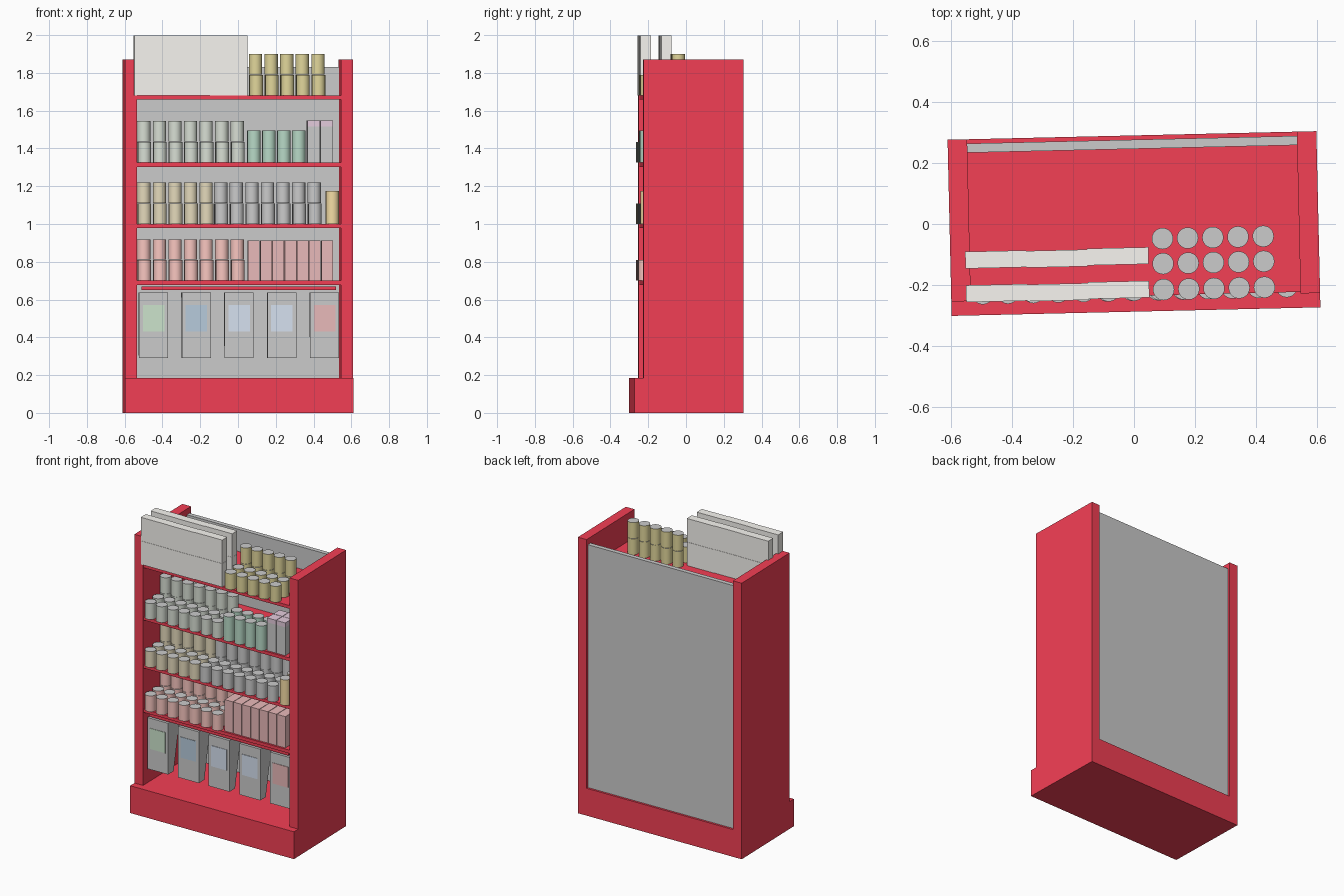
import bpy, bmesh, math
from mathutils import Matrix, Vector

if "Cube" in bpy.data.objects:
    bpy.data.objects.remove(bpy.data.objects["Cube"])

TURN = Matrix.Rotation(math.radians(1.33), 4, 'Z')   # whole stand is turned slightly


def material(name, rgb):
    m = bpy.data.materials.new(name)
    m.diffuse_color = (*rgb, 1)
    m.use_nodes = True
    m.node_tree.nodes["Principled BSDF"].inputs["Base Color"].default_value = m.diffuse_color
    return m


RED = material("red_paint", (0.90, 0.05, 0.09))
CREAM = material("cream_card", (0.94, 0.92, 0.88))
YELLOW = material("yellow", (0.76, 0.68, 0.33))
SAGE = material("sage", (0.69, 0.74, 0.66))
GREEN = material("green", (0.48, 0.70, 0.57))
TAN = material("tan", (0.78, 0.70, 0.50))
WHITE = material("white", (0.90, 0.89, 0.87))
ORANGE = material("orange", (0.92, 0.73, 0.38))
PINK = material("pink", (0.95, 0.57, 0.53))
ROSE = material("rose", (0.82, 0.49, 0.49))
LILAC = material("lilac", (0.78, 0.60, 0.72))
LEAF = material("leaf_label", (0.61, 0.78, 0.61))
BLUE = material("blue_label", (0.48, 0.60, 0.72))
SKY = material("sky_label", (0.68, 0.76, 0.88))
METAL = material("plain_grey", (0.8, 0.8, 0.8))


def finish(bm, name, *mats):
    me = bpy.data.meshes.new(name)
    bm.to_mesh(me)
    bm.free()
    for m in mats:
        if m:
            me.materials.append(m)
    ob = bpy.data.objects.new(name, me)
    ob.matrix_world = TURN
    bpy.context.collection.objects.link(ob)
    return ob


def add_box(bm, x, y, z):
    """Box from (min, max) ranges."""
    size = [r[1] - r[0] for r in (x, y, z)]
    mid = [(r[1] + r[0]) / 2 for r in (x, y, z)]
    mat = Matrix.Translation(mid) @ Matrix.Diagonal((*size, 1))
    return bmesh.ops.create_cube(bm, size=1, matrix=mat)["verts"]


def box(name, x, y, z, mat=None):
    bm = bmesh.new()
    add_box(bm, x, y, z)
    return finish(bm, name, mat)


def cans(name, mat, x0, count, z, height, rows, step=0.0825, r=0.035):
    """Rows of cans; rows = list of (y, stacked count). Caps are plain grey."""
    bm = bmesh.new()
    for i in range(count):
        for y, stack in rows:
            for k in range(stack):
                at = Vector((x0 + i * step, y, z + (k + 0.5) * height))
                bmesh.ops.create_cone(bm, cap_ends=True, segments=24, radius1=r, radius2=r,
                                      depth=height - 0.002, matrix=Matrix.Translation(at))
    for f in bm.faces:
        if len(f.verts) > 4:
            f.material_index = 1
            for e in f.edges:
                e.smooth = False
        else:
            f.smooth = True
    return finish(bm, name, mat, METAL)


# Carcass
box("plinth", (-0.604, 0.604), (-0.287, 0.29), (0, 0.185), RED)
for side, s in (("left", -1), ("right", 1)):
    box(side + "_side_panel", sorted((s * 0.54, s * 0.604)), (-0.24, 0.29), (0.185, 1.87), RED)
box("back_panel", (-0.54, 0.54), (0.246, 0.276), (0.185, 1.83))

# Shelves and hanging rail
LEVELS = (0.70, 1.00, 1.325, 1.68)
for i, z in enumerate(LEVELS):
    box(f"shelf_{i + 1}", (-0.54, 0.54), (-0.235, 0.246), (z - 0.022, z), RED)
box("hanging_rail", (-0.515, 0.515), (-0.215, -0.17), (0.65, 0.668), RED)

# Cans: two single rows with a double-stacked row behind
FULL = ((-0.217, 1), (-0.132, 1), (-0.05, 2))
FRONT = ((-0.217, 1), (-0.132, 1))
cans("pink_cans", PINK, -0.50, 7, LEVELS[0], 0.11, FULL)
cans("tan_cans", TAN, -0.50, 5, LEVELS[1], 0.11, FULL)
cans("white_cans", WHITE, -0.0925, 7, LEVELS[1], 0.11, FULL)
cans("orange_tall_cans", ORANGE, 0.495, 1, LEVELS[1], 0.175, FRONT)
cans("sage_cans", SAGE, -0.50, 7, LEVELS[2], 0.11, FULL)
cans("green_tall_cans", GREEN, 0.08, 4, LEVELS[2], 0.17, FRONT, step=0.079)
cans("yellow_cans", YELLOW, 0.092, 5, LEVELS[3], 0.11, FULL)

# Rose cartons
bm = bmesh.new()
for i in range(7):
    x = 0.049 + i * 0.0645
    add_box(bm, (x, x + 0.061), (-0.222, -0.10), (0.70, 0.912))
finish(bm, "rose_cartons", ROSE)

# Grey cartons with lilac tops
body, lid = bmesh.new(), bmesh.new()
for x in (0.362, 0.431):
    for y in (-0.222, -0.152):
        add_box(body, (x, x + 0.066), (y, y + 0.067), (1.325, 1.517))
        add_box(lid, (x, x + 0.066), (y, y + 0.067), (1.517, 1.547))
finish(body, "grey_cartons")
finish(lid, "lilac_carton_tops", LILAC)

# Large cream boxes, two high, in two rows
bm = bmesh.new()
for y in (-0.245, -0.135):
    for k in range(2):
        for i, shift in enumerate((0.002, 0.0, 0.003)):
            x, z = -0.555 + 0.2 * i, 1.68 + 0.16 * k
            add_box(bm, (x, x + 0.2), (y + shift, y + shift + 0.055), (z, z + 0.159))
finish(bm, "cream_boxes", CREAM)

# Hanging bags, deep at the top and thin at the bottom, with front labels
bags = bmesh.new()
for i, mat in enumerate((LEAF, BLUE, SKY, SKY, ROSE)):
    x = -0.452 + i * 0.2265
    for v in add_box(bags, (x - 0.077, x + 0.077), (-0.21, -0.08), (0.29, 0.637)):
        if v.co.z < 0.4 and v.co.y > -0.1:
            v.co.y = -0.15
    box(f"bag_label_{i + 1}", (x - 0.057, x + 0.057), (-0.213, -0.209), (0.43, 0.57), mat)
finish(bags, "hanging_bags")
